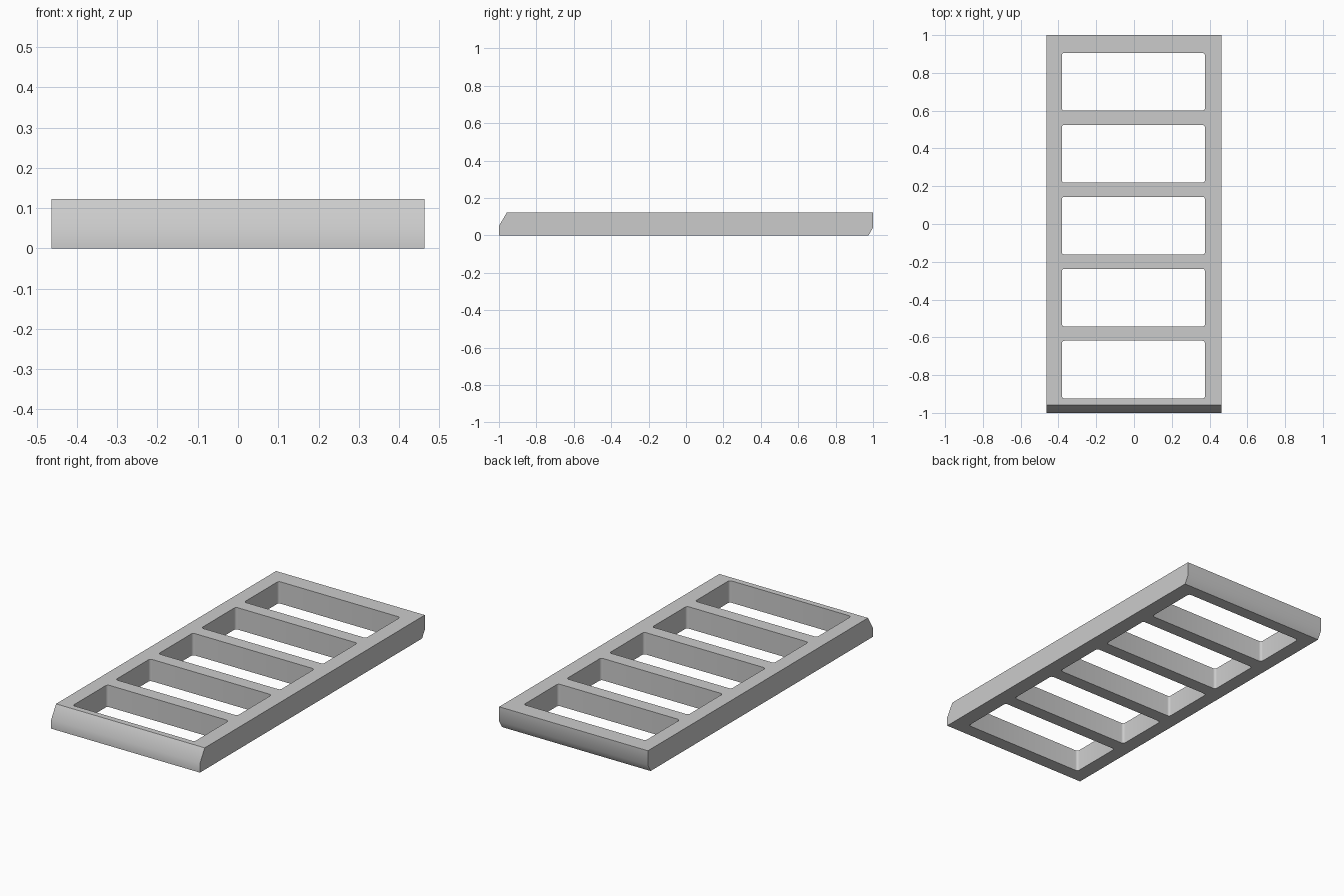
import bpy, bmesh, math
from mathutils import Vector

cube = bpy.data.objects.get("Cube")
if cube:
    bpy.data.objects.remove(cube, do_unlink=True)

HALF_WIDTH, HEIGHT = 0.463, 0.123
HOLE_X, HOLE_Y, RADIUS = 0.379, 0.153, 0.014
HOLES, PITCH = 5, 0.381

grey = bpy.data.materials.new("plain grey")
grey.use_nodes = True
colour = (0.6, 0.6, 0.6, 1)
grey.diffuse_color = colour
grey.node_tree.nodes["Principled BSDF"].inputs["Base Color"].default_value = colour


def prism(bm, outline, offset):
    """Extrude a closed outline of points along an offset."""
    face = bm.faces.new([bm.verts.new(p) for p in outline])
    ext = bmesh.ops.extrude_face_region(bm, geom=[face])["geom"]
    bmesh.ops.translate(bm, vec=offset,
                        verts=[v for v in ext if isinstance(v, bmesh.types.BMVert)])


def make_object(name, bm):
    bmesh.ops.recalc_face_normals(bm, faces=bm.faces)
    mesh = bpy.data.meshes.new(name)
    bm.to_mesh(mesh)
    bm.free()
    mesh.materials.append(grey)
    obj = bpy.data.objects.new(name, mesh)
    bpy.context.collection.objects.link(obj)
    return obj


def rounded_rectangle(cx, cy, z, steps=4):
    points = []
    for corner, (sx, sy) in enumerate([(1, 1), (-1, 1), (-1, -1), (1, -1)]):
        for i in range(steps + 1):
            a = (corner + i / steps) * math.pi / 2
            points.append((cx + sx * (HOLE_X - RADIUS) + RADIUS * math.cos(a),
                           cy + sy * (HOLE_Y - RADIUS) + RADIUS * math.sin(a), z))
    return points


# Slab: side profile with a sloped front top and an undercut back
profile = [(-1, 0), (-1, 0.051), (-0.957, HEIGHT), (1, HEIGHT), (1, 0.041), (0.976, 0)]
bm = bmesh.new()
prism(bm, [(-HALF_WIDTH, y, z) for y, z in profile], Vector((2 * HALF_WIDTH, 0, 0)))
frame = make_object("slatted_frame", bm)

# Rounded openings that leave the rails and slats
bm = bmesh.new()
for i in range(HOLES):
    centre_y = -0.009 + (i - (HOLES - 1) / 2) * PITCH
    prism(bm, rounded_rectangle(-0.003, centre_y, -0.1), Vector((0, 0, 0.4)))
cutter = make_object("opening_cutter", bm)
cutter.hide_render = True

cut = frame.modifiers.new("openings", 'BOOLEAN')
cut.operation = 'DIFFERENCE'
cut.solver = 'EXACT'
cut.object = cutter

bpy.ops.object.select_all(action='DESELECT')
frame.select_set(True)
bpy.context.view_layer.objects.active = frame
bpy.ops.object.modifier_apply(modifier=cut.name)
bpy.data.objects.remove(cutter, do_unlink=True)
bpy.ops.object.shade_smooth_by_angle(angle=math.radians(40))
